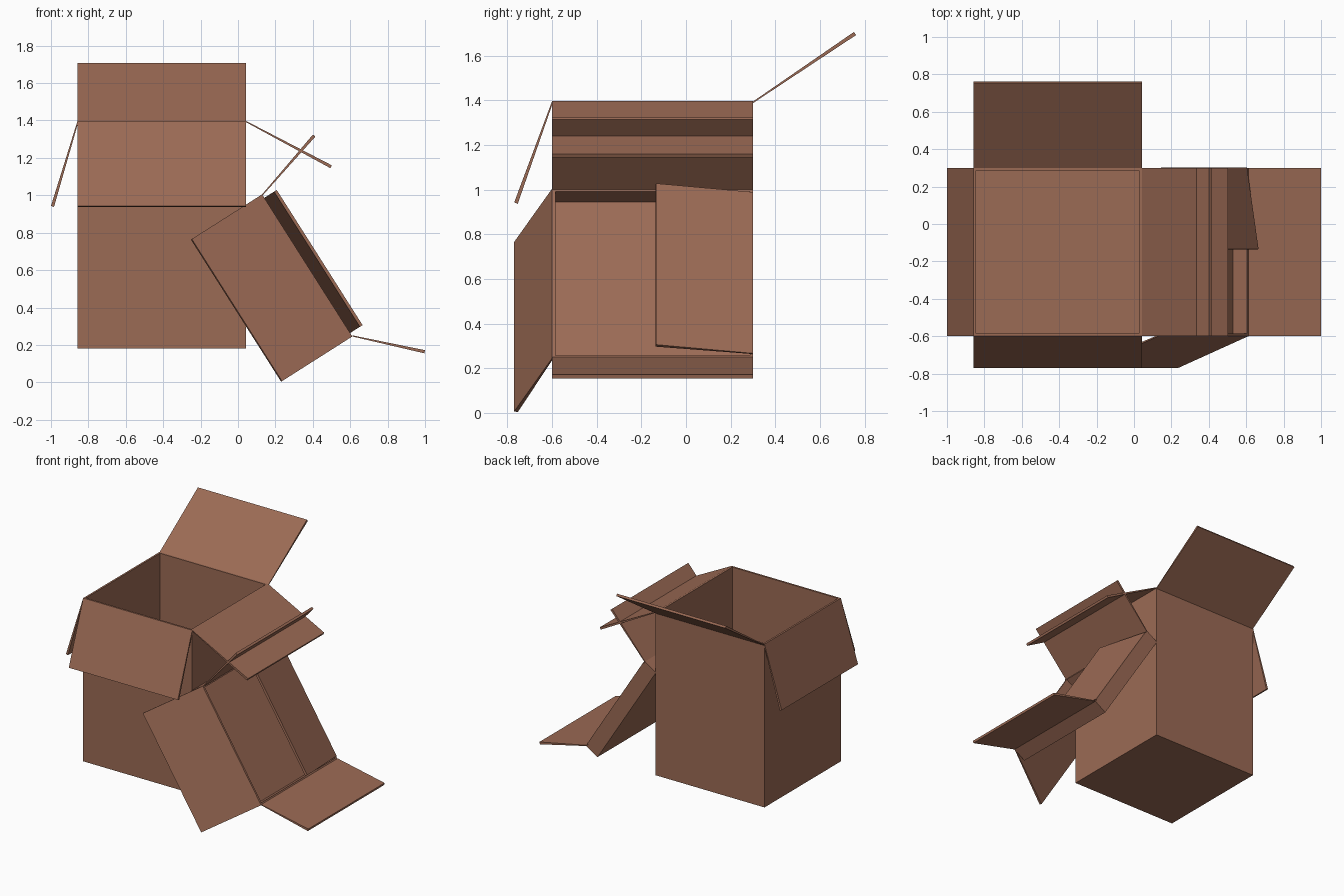
import bpy, bmesh
from mathutils import Vector as V, Matrix

if "Cube" in bpy.data.objects:
    bpy.data.objects.remove(bpy.data.objects["Cube"])

card = bpy.data.materials.new("cardboard")
card.diffuse_color = (0.33, 0.145, 0.09, 1)
card.use_nodes = True
card.node_tree.nodes["Principled BSDF"].inputs["Base Color"].default_value = card.diffuse_color


def finish(name, bm):
    bmesh.ops.recalc_face_normals(bm, faces=bm.faces)
    me = bpy.data.meshes.new(name)
    bm.to_mesh(me)
    bm.free()
    me.materials.append(card)
    ob = bpy.data.objects.new(name, me)
    bpy.context.collection.objects.link(ob)
    return ob


def open_box(name, size, depth, wall, matrix):
    """Square box with its open rim at local z = 0, hollowed by inset and extrude."""
    bm = bmesh.new()
    bmesh.ops.create_cube(bm, size=1, matrix=Matrix.Translation((0, 0, -depth / 2))
                          @ Matrix.Diagonal((size, size, depth, 1)))
    top = max(bm.faces, key=lambda f: f.calc_center_median().z)
    bmesh.ops.inset_region(bm, faces=[top], thickness=wall)
    inner = bmesh.ops.extrude_face_region(bm, geom=[top])["geom"]
    bmesh.ops.delete(bm, geom=[top], context="FACES_ONLY") if top.is_valid else None
    verts = [e for e in inner if isinstance(e, bmesh.types.BMVert)]
    bmesh.ops.translate(bm, vec=(0, 0, wall - depth), verts=verts)
    bm.transform(matrix)
    return finish(name, bm)


def flap(name, a, b, reach, side, thick=0.017, hinge=0.006):
    """Panel from hinge line a-b out to reach, thinner at the fold."""
    a, b, reach = V(a), V(b), V(reach)
    n = reach.cross(b - a).normalized()
    if n.dot(V(side)) < 0:
        n = -n
    bm = bmesh.new()
    rings = []
    for p in (a, b):
        pts = (p, p + reach, p + reach + n * thick, p + n * hinge)
        rings.append([bm.verts.new(q) for q in pts])
    bm.faces.new(rings[0])
    bm.faces.new(rings[1])
    for i in range(4):
        j = (i + 1) % 4
        bm.faces.new((rings[0][i], rings[0][j], rings[1][j], rings[1][i]))
    return finish(name, bm)


Y0, Y1 = -0.6, 0.3

# Large upright box
X0, X1, Z = -0.858, 0.042, 1.398
open_box("large_box", 0.9, 1.218, 0.02, Matrix.Translation(((X0 + X1) / 2, -0.15, Z)))
flap("large_left_flap", (X0, Y0, Z), (X0, Y1, Z), (-0.142, 0, -0.455), (1, 0, 0))
flap("large_right_flap", (X1, Y0, Z), (X1, Y1, Z), (0.46, 0, -0.238), (0, 0, -1))
flap("large_front_flap", (X0, Y0, Z), (X1, Y0, Z), (0, -0.17, -0.455), (0, 1, 0))
flap("large_back_flap", (X0, Y1, Z - 0.01), (X1, Y1, Z - 0.01), (0, 0.462, 0.305), (0, -1, 1))

# Shallow tilted box leaning against the large one
u = V((0.536, 0, -0.844)).normalized()     # along the rim, downhill
n = V((-u.z, 0, u.x))                      # out of the opening
mid = V((0.37, -0.15, 0.625))
m = Matrix((u, (0, 1, 0), n)).transposed().to_4x4()
open_box("tilted_box", 0.9, 0.108, 0.02, Matrix.Translation(mid) @ m)


def rim(s, y):
    p = mid + u * s
    return V((p.x, y, p.z))


h = 0.45
flap("tilted_top_flap", rim(-h, Y0), rim(-h, Y1), (0.272, 0, 0.32), (1, 0, -1))
flap("tilted_bottom_flap", rim(h, Y0), rim(h, Y1), (0.385, 0, -0.09), (0, 0, 1))
flap("tilted_front_flap", rim(-h, Y0), rim(h, Y0), n * -0.445 + V((0, -0.17, 0)), (0, 1, 0))
flap("tilted_back_flap", rim(-h + 0.022, Y1), rim(h - 0.022, Y1),
     n * 0.062 + V((0, -0.437, 0)), n)
